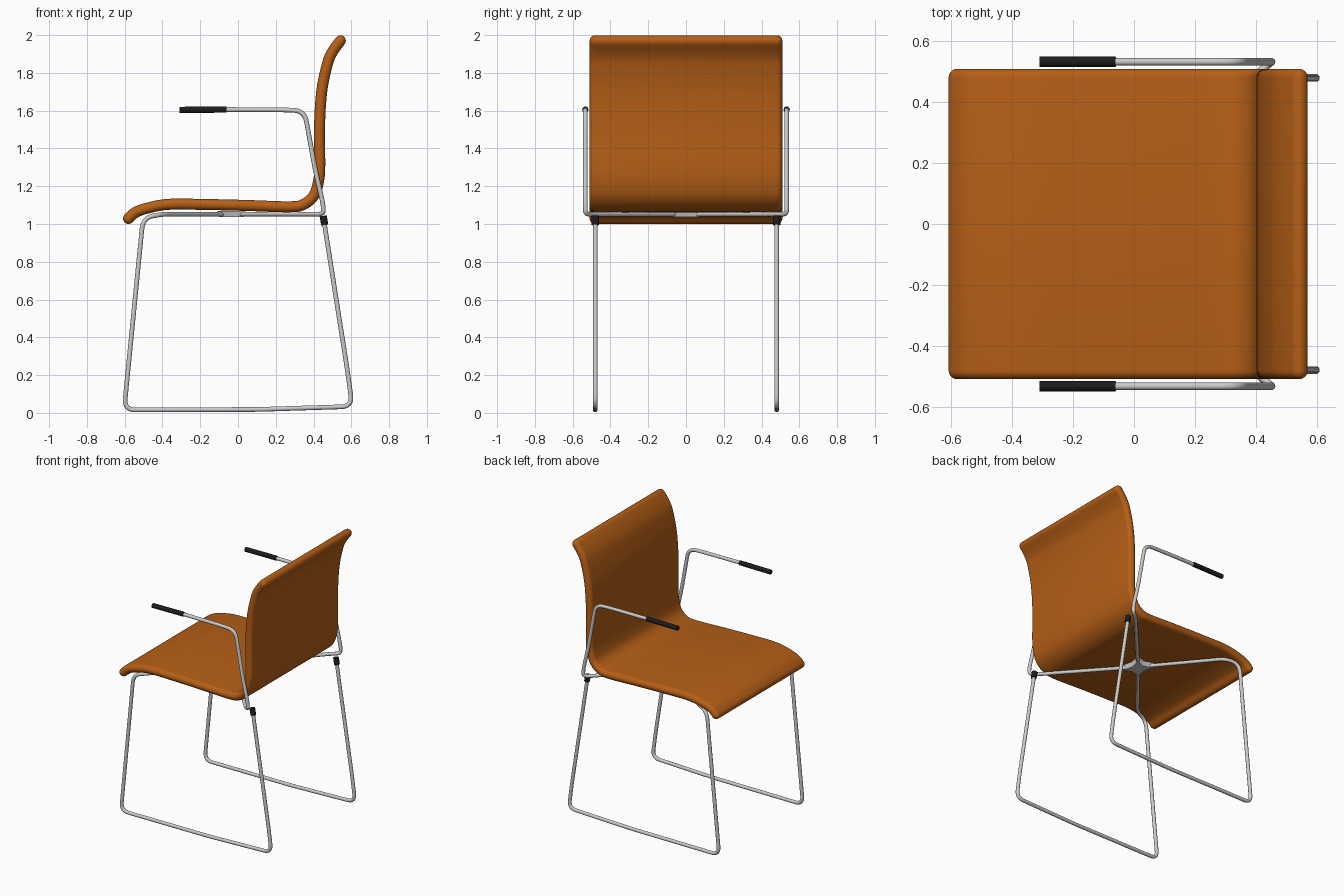
import bpy, bmesh, math
from mathutils import Vector

if "Cube" in bpy.data.objects:
    bpy.data.objects.remove(bpy.data.objects["Cube"])


def material(name, rgb):
    m = bpy.data.materials.new(name)
    m.diffuse_color = (*rgb, 1)
    m.use_nodes = True
    m.node_tree.nodes["Principled BSDF"].inputs["Base Color"].default_value = m.diffuse_color
    return m


orange = material("orange_shell", (0.47, 0.115, 0.008))
black = material("black_rubber", (0.012, 0.012, 0.012))


def smooth(ob, angle=40):
    bpy.ops.object.select_all(action='DESELECT')
    ob.select_set(True)
    bpy.context.view_layer.objects.active = ob
    bpy.ops.object.shade_smooth_by_angle(angle=math.radians(angle))


def finish(bm, name, mat=None):
    bmesh.ops.recalc_face_normals(bm, faces=bm.faces[:])
    me = bpy.data.meshes.new(name)
    bm.to_mesh(me)
    bm.free()
    ob = bpy.data.objects.new(name, me)
    bpy.context.collection.objects.link(ob)
    if mat:
        me.materials.append(mat)
    smooth(ob)
    return ob


def fillet(points, radius, n=8):
    """Round the inner corners of a polyline."""
    pts = [Vector(p) for p in points]
    out = [pts[0]]
    for a, b, c in zip(pts, pts[1:], pts[2:]):
        p = b + (a - b).normalized() * min(radius, (a - b).length * 0.48)
        q = b + (c - b).normalized() * min(radius, (c - b).length * 0.48)
        for i in range(n + 1):
            t = i / n
            out.append(p * (1 - t) ** 2 + b * 2 * t * (1 - t) + q * t * t)
    return out + [pts[-1]]


def tube(name, points, r, mat=None, bend=0.06):
    cu = bpy.data.curves.new(name, 'CURVE')
    cu.dimensions = '3D'
    cu.bevel_depth = r
    cu.bevel_resolution = 4
    cu.use_fill_caps = True
    pts = fillet(points, bend)
    sp = cu.splines.new('POLY')
    sp.points.add(len(pts) - 1)
    for s, p in zip(sp.points, pts):
        s.co = (*p, 1)
    if mat:
        cu.materials.append(mat)
    ob = bpy.data.objects.new(name, cu)
    bpy.context.collection.objects.link(ob)
    bpy.ops.object.select_all(action='DESELECT')
    ob.select_set(True)
    bpy.context.view_layer.objects.active = ob
    bpy.ops.object.convert(target='MESH')
    smooth(bpy.context.object)


# One-piece seat and back: centre line in x, z
line = [(-0.58, 1.029), (-0.545, 1.06), (-0.48, 1.084), (-0.37, 1.104), (-0.2, 1.104),
        (0.05, 1.098), (0.27, 1.091), (0.345, 1.103), (0.40, 1.148), (0.425, 1.22),
        (0.433, 1.31), (0.431, 1.5), (0.443, 1.7), (0.474, 1.85), (0.502, 1.915), (0.542, 1.97)]


def spline(points, n=5):
    p = [Vector(q) for q in points]
    p = [2 * p[0] - p[1]] + p + [2 * p[-1] - p[-2]]
    out = []
    for a, b, c, d in zip(p, p[1:], p[2:], p[3:]):
        for i in range(n):
            t = i / n
            out.append(0.5 * (2 * b + (c - a) * t + (2 * a - 5 * b + 4 * c - d) * t * t
                              + (3 * b - a - 3 * c + d) * t ** 3))
    return out + [p[-2]]


def outline(pts, r):
    """Closed outline at distance r around the centre line, with round ends."""
    n = len(pts)
    tang = [(pts[min(i + 1, n - 1)] - pts[max(i - 1, 0)]).normalized() for i in range(n)]
    norm = [Vector((-t.y, t.x)) for t in tang]
    cap = [math.pi * k / 8 for k in range(1, 8)]
    return ([p + m * r for p, m in zip(pts, norm)]
            + [pts[-1] + (norm[-1] * math.cos(a) + tang[-1] * math.sin(a)) * r for a in cap]
            + [p - m * r for p, m in zip(reversed(pts), reversed(norm))]
            + [pts[0] - (norm[0] * math.cos(a) + tang[0] * math.sin(a)) * r for a in cap])


T, W = 0.029, 0.51
sections = [(W - T + T * math.sin(a), T * max(math.cos(a), 0.08))
            for a in [math.pi / 2 * k / 6 for k in range(7)]]
sections = [(-y, r) for y, r in reversed(sections)] + sections
path = spline(line)
bm = bmesh.new()
rings = [[bm.verts.new((p.x, y, p.y)) for p in outline(path, r)] for y, r in sections]
for A, B in zip(rings, rings[1:]):
    for i in range(len(A)):
        j = (i + 1) % len(A)
        bm.faces.new((A[i], A[j], B[j], B[i]))
bm.faces.new(rings[0])
bm.faces.new(rings[-1])
finish(bm, "seat_shell", orange)

# Central hub under the seat
HX, HZ = -0.035, 1.052
bm = bmesh.new()
star = [(-0.075, -0.085), (0, -0.06), (0.075, -0.085), (0.055, 0),
        (0.075, 0.085), (0, 0.06), (-0.075, 0.085), (-0.055, 0)]
low = [bm.verts.new((HX + x * 0.85, y * 0.85, HZ - 0.016)) for x, y in star]
top = [bm.verts.new((HX + x, y, HZ + 0.018)) for x, y in star]
bm.faces.new(low)
bm.faces.new(top)
for i in range(8):
    j = (i + 1) % 8
    bm.faces.new((low[i], low[j], top[j], top[i]))
finish(bm, "seat_hub")

# Frame tubes, mirrored on both sides
R = 0.0125
for s, side in ((1, "left"), (-1, "right")):
    y = 0.48 * s
    # front arm, front leg, floor runner and rear leg in one bent tube
    tube(f"sled_leg_{side}",
         [(HX, 0, HZ), (-0.41, 0.455 * s, HZ), (-0.503, y, 1.03), (-0.603, y, 0.016),
          (0.1, y, 0.018), (0.605, y, 0.034), (0.58, y, 0.22), (0.456, y, 1.01)], R)
    tube(f"leg_cap_{side}", [(0.459, y, 0.995), (0.451, y, 1.043)], 0.019, black)
    # rear arm rising into the armrest
    ya = 0.533 * s
    tube(f"arm_tube_{side}",
         [(HX, 0, HZ), (0.40, 0.49 * s, HZ), (0.452, ya, HZ), (0.452, ya, 1.10),
          (0.41, ya, 1.28), (0.352, ya, 1.60), (0.22, ya, 1.605), (-0.08, ya, 1.606)], R)
    tube(f"arm_grip_{side}", [(-0.06, ya, 1.606), (-0.31, ya, 1.604)], 0.0165, black)
